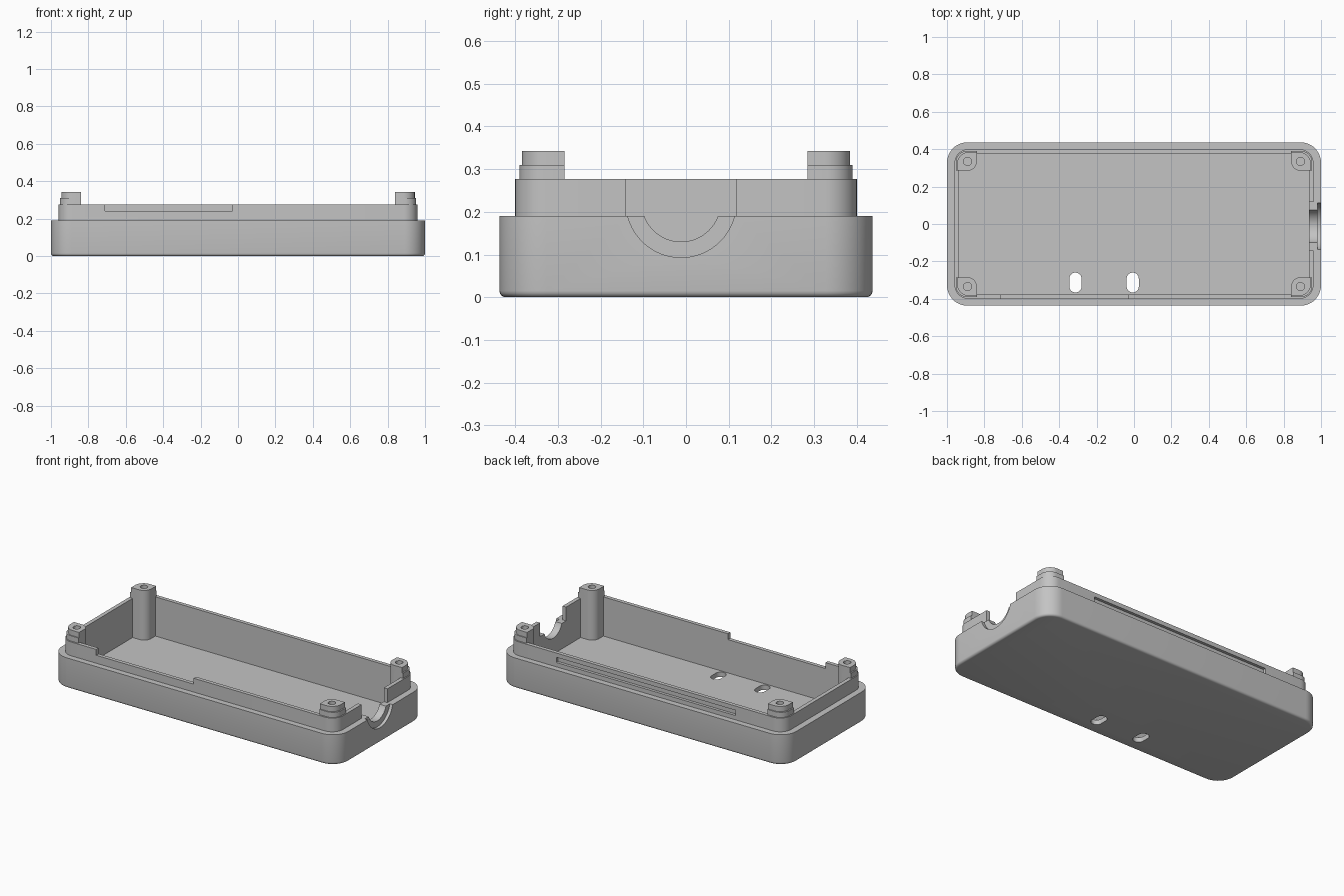
import bpy
import bmesh
from math import sin, cos, radians

if "Cube" in bpy.data.objects:
    bpy.data.objects.remove(bpy.data.objects["Cube"], do_unlink=True)

grey = bpy.data.materials.new("plain_grey")
grey.use_nodes = True
colour = (0.55, 0.55, 0.55, 1)
grey.diffuse_color = colour
grey.node_tree.nodes["Principled BSDF"].inputs["Base Color"].default_value = colour


def arc(cx, cy, r, start, end, steps=12):
    angles = [radians(start + (end - start) * i / steps) for i in range(steps + 1)]
    return [(cx + r * cos(a), cy + r * sin(a)) for a in angles]


def rounded_rect(hx, hy, r, cx=0, cy=0):
    pts = []
    for sx, sy, start in ((1, 1, 0), (-1, 1, 90), (-1, -1, 180), (1, -1, 270)):
        pts += arc(cx + sx * (hx - r), cy + sy * (hy - r), r, start, start + 90)
    return pts


def box(x0, x1, y0, y1):
    return [(x0, y0), (x1, y0), (x1, y1), (x0, y1)]


def prism(name, pts, lo, hi, along_x=False, bevel=0):
    """Extrude an outline along z, or a (y, z) outline along x."""
    bm = bmesh.new()
    verts = [bm.verts.new((lo, u, v) if along_x else (u, v, lo)) for u, v in pts]
    base = bm.faces.new(verts)
    rim = list(base.edges)
    new = bmesh.ops.extrude_face_region(bm, geom=[base], use_keep_orig=True)
    moved = [g for g in new["geom"] if isinstance(g, bmesh.types.BMVert)]
    step = (hi - lo, 0, 0) if along_x else (0, 0, hi - lo)
    bmesh.ops.translate(bm, verts=moved, vec=step)
    bmesh.ops.recalc_face_normals(bm, faces=bm.faces)
    if bevel:
        bmesh.ops.bevel(bm, geom=rim, offset=bevel, segments=4, profile=0.5,
                        affect='EDGES', clamp_overlap=True)
    mesh = bpy.data.meshes.new(name)
    bm.to_mesh(mesh)
    bm.free()
    obj = bpy.data.objects.new(name, mesh)
    bpy.context.collection.objects.link(obj)
    mesh.materials.append(grey)
    return obj


def combine(target, tool, operation):
    mod = target.modifiers.new("join", 'BOOLEAN')
    mod.operation = operation
    mod.solver = 'EXACT'
    mod.object = tool
    bpy.context.view_layer.objects.active = target
    bpy.ops.object.modifier_apply(modifier=mod.name)
    bpy.data.objects.remove(tool, do_unlink=True)


RIM, LIP, FLOOR = 0.19, 0.277, 0.03
BOSS_X, BOSS_Y, BOSS_R = 0.89, 0.335, 0.05

# Outer shell with the narrower lip, hollowed out
tray = prism("case_tray", rounded_rect(1, 0.437, 0.11), 0, RIM, bevel=0.015)
combine(tray, prism("lip", rounded_rect(0.96, 0.4, 0.075), 0.1, LIP), 'UNION')
combine(tray, prism("cavity", rounded_rect(0.935, 0.376, 0.05), FLOOR, 0.5), 'DIFFERENCE')


# Corner screw posts: rounded inside, stepped outside
def boss_outline(hx, hy, sx, sy):
    r = 0.06
    pts = arc(hx - r, hy - r, r, 0, 90)
    pts.append((BOSS_X - BOSS_R, hy))
    pts += arc(BOSS_X, BOSS_Y, BOSS_R, 180, 270)
    pts.append((hx, BOSS_Y - BOSS_R))
    return [(sx * x, sy * y) for x, y in pts]


for sx in (-1, 1):
    for sy in (-1, 1):
        lower = boss_outline(0.953, 0.39, sx, sy)
        upper = boss_outline(0.945, 0.384, sx, sy)
        hole = arc(sx * BOSS_X, sy * BOSS_Y, 0.022, 0, 345, 23)
        combine(tray, prism("post", lower, FLOOR - 0.01, 0.31), 'UNION')
        combine(tray, prism("post_top", upper, 0.25, 0.343), 'UNION')
        combine(tray, prism("screw_hole", hole, 0.1, 0.5), 'DIFFERENCE')

# Cable opening in the right-hand wall: lip gap, through hole, counterbore
PORT_Y, PORT_Z = -0.0115, 0.222


def u_shape(r):
    return arc(PORT_Y, PORT_Z, r, 180, 360, 32) + [(PORT_Y + r, 0.5), (PORT_Y - r, 0.5)]


gap = box(PORT_Y - 0.129, PORT_Y + 0.129, RIM, 0.5)
combine(tray, prism("lip_gap", gap, 0.9, 1.1, along_x=True), 'DIFFERENCE')
combine(tray, prism("port", u_shape(0.092), 0.9, 1.1, along_x=True), 'DIFFERENCE')
combine(tray, prism("port_recess", u_shape(0.129), 0.98, 1.1, along_x=True), 'DIFFERENCE')

# Notch in the front lip and latch groove in the back lip
combine(tray, prism("notch", box(-0.71, -0.03, -0.42, -0.36), 0.24, 0.4), 'DIFFERENCE')
combine(tray, prism("groove", box(-0.625, 0.625, 0.382, 0.42), 0.217, 0.25), 'DIFFERENCE')

# Two oblong holes through the floor
for x in (-0.313, -0.007):
    slot = rounded_rect(0.0325, 0.053, 0.032, x, -0.313)
    combine(tray, prism("floor_slot", slot, -0.1, 0.1), 'DIFFERENCE')

# Smooth rounded surfaces, keep hard edges
bpy.ops.object.select_all(action='DESELECT')
tray.select_set(True)
bpy.context.view_layer.objects.active = tray
bpy.ops.object.shade_smooth_by_angle(angle=radians(30))
